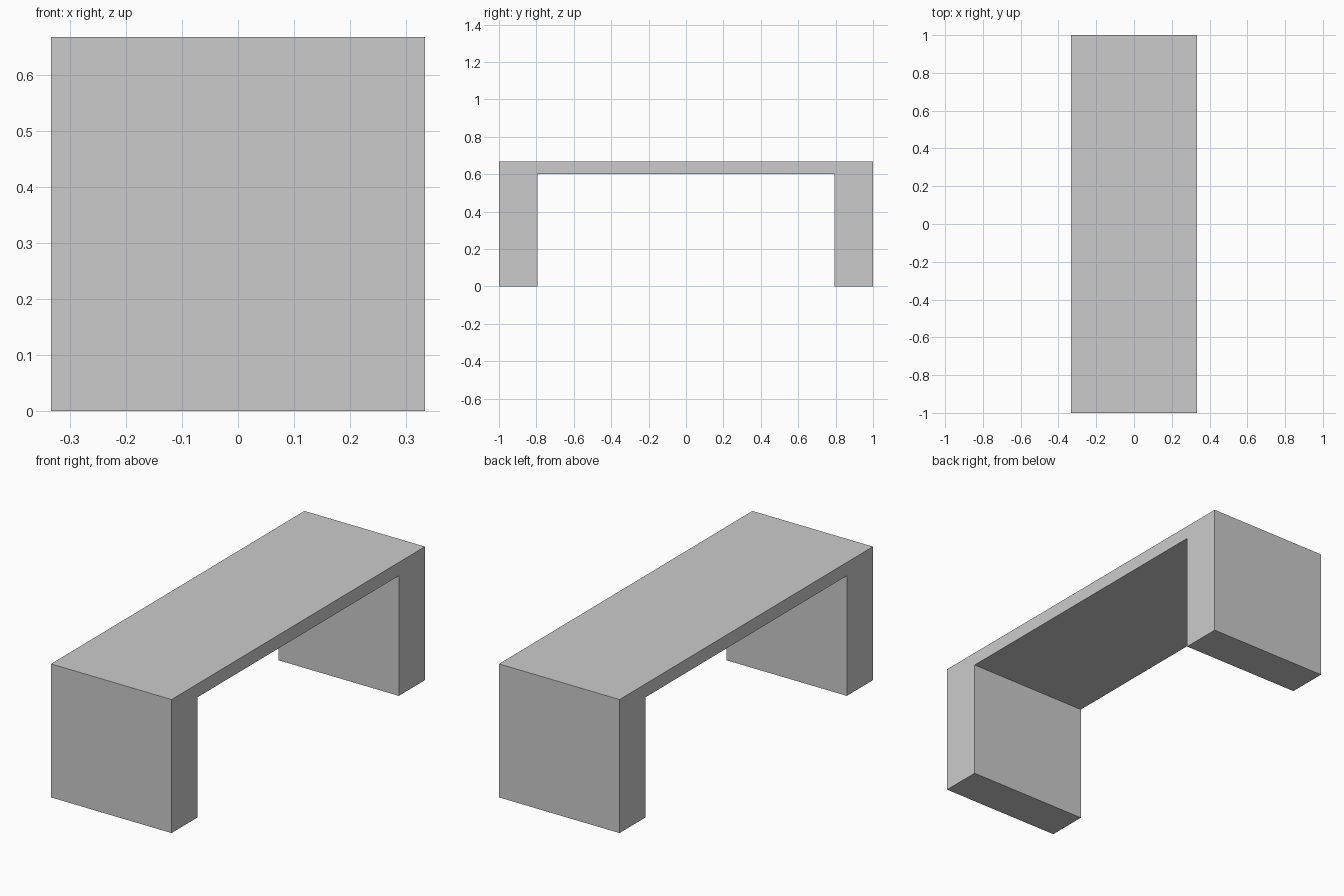
import bpy
import bmesh

if "Cube" in bpy.data.objects:
    bpy.data.objects.remove(bpy.data.objects["Cube"])

HALF_WIDTH = 0.333   # x
HALF_LENGTH = 1.0    # y
HEIGHT = 0.667
INNER = 0.794        # inner face of each leg
UNDERSIDE = 0.60     # underside of the top slab

# Bench: one arch-shaped side profile extruded across the width
half = [(HALF_LENGTH, HEIGHT), (HALF_LENGTH, 0), (INNER, 0), (INNER, UNDERSIDE)]
profile = half + [(-y, z) for y, z in reversed(half)]

bm = bmesh.new()
side = bm.faces.new([bm.verts.new((-HALF_WIDTH, y, z)) for y, z in profile])
result = bmesh.ops.extrude_face_region(bm, geom=[side])
moved = [v for v in result["geom"] if isinstance(v, bmesh.types.BMVert)]
bmesh.ops.translate(bm, verts=moved, vec=(2 * HALF_WIDTH, 0, 0))
bmesh.ops.recalc_face_normals(bm, faces=bm.faces)

mesh = bpy.data.meshes.new("bench")
bm.to_mesh(mesh)
bm.free()
bpy.context.collection.objects.link(bpy.data.objects.new("bench", mesh))
